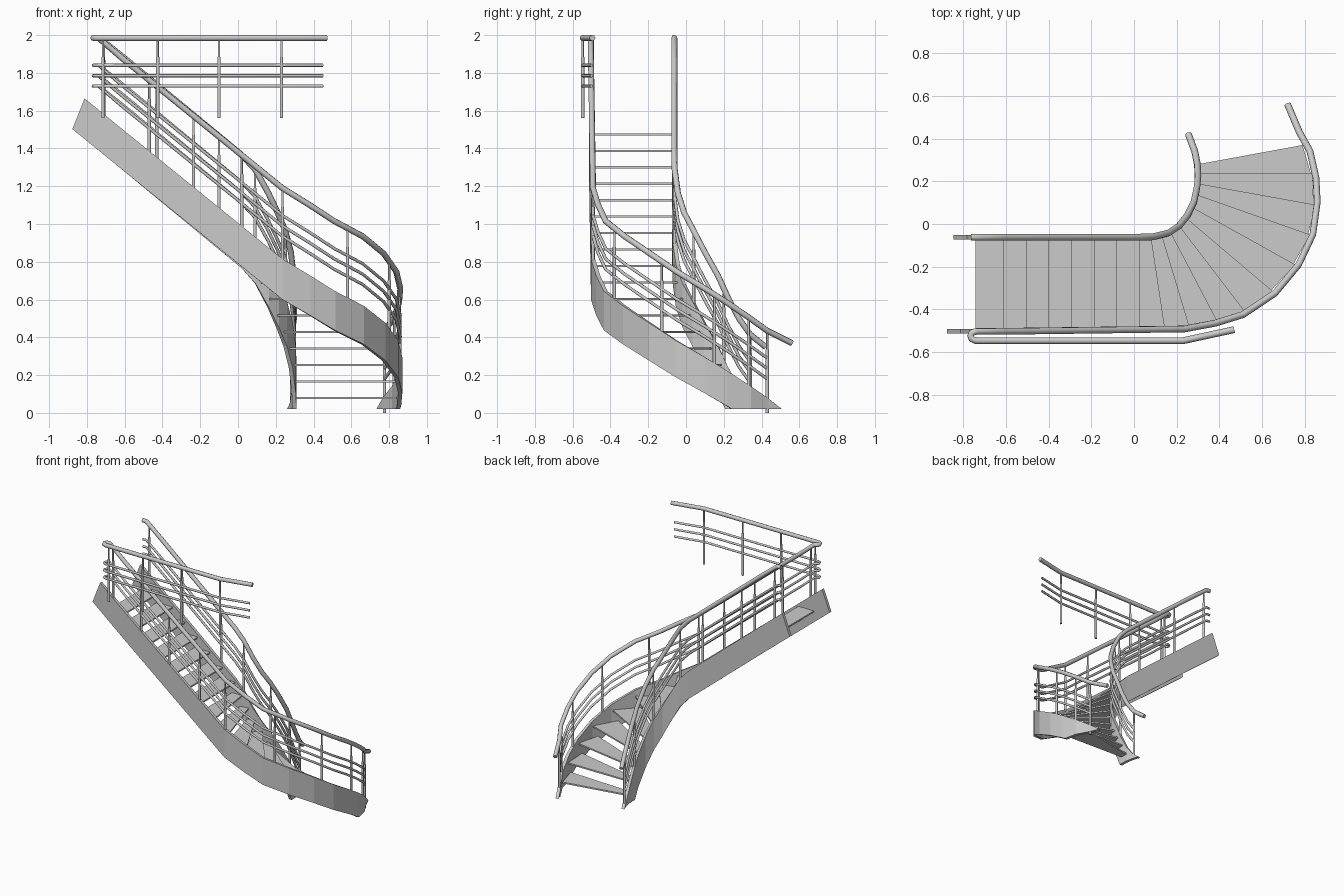
import bpy, bmesh, math
from mathutils import Vector

if "Cube" in bpy.data.objects:
    bpy.data.objects.remove(bpy.data.objects["Cube"])

RISE, RUN = 0.0872, 0.106
# Walking lines of both sides: x, y, tread height (bottom to top)
OUTER = [(.72, .56, -.03), (.775, .43, .035), (.825, .34, .10), (.853, .215, .185), (.859, .10, .258),
         (.838, -.05, .348), (.772, -.19, .443), (.66, -.325, .535), (.51, -.425, .615),
         (.38, -.465, .70), (.235, -.492, .79), (-.61, -.503, 1.475)]
INNER = [(.255, .42, -.06), (.285, .34, .005), (.297, .28, .09), (.30, .22, .205), (.295, .17, .315),
         (.28, .10, .44), (.25, .04, .555), (.21, -.01, .65), (.16, -.043, .755), (.09, -.06, .88),
         (.02, -.062, .955), (-.61, -.062, 1.475)]
RAIL_TOP = 1.985
ROD_DROPS = (.145, .20, .255)


def add_mesh(name, bm):
    bmesh.ops.recalc_face_normals(bm, faces=bm.faces)
    me = bpy.data.meshes.new(name)
    bm.to_mesh(me)
    bm.free()
    ob = bpy.data.objects.new(name, me)
    bpy.context.collection.objects.link(ob)
    return ob


def smooth(ob):
    bpy.ops.object.select_all(action='DESELECT')
    ob.select_set(True)
    bpy.context.view_layer.objects.active = ob
    bpy.ops.object.shade_smooth_by_angle(angle=math.radians(50))


def tube(name, pts, r):
    cu = bpy.data.curves.new(name, 'CURVE')
    cu.dimensions = '3D'
    cu.bevel_depth, cu.bevel_resolution, cu.use_fill_caps = r, 2, True
    sp = cu.splines.new('POLY')
    sp.points.add(len(pts) - 1)
    for p, c in zip(sp.points, pts):
        p.co = (*c, 1)
    ob = bpy.data.objects.new(name, cu)
    bpy.context.collection.objects.link(ob)
    bpy.ops.object.select_all(action='DESELECT')
    ob.select_set(True)
    bpy.context.view_layer.objects.active = ob
    bpy.ops.object.convert(target='MESH')
    smooth(bpy.context.view_layer.objects.active)


def stringer(name, path, top, bottoms, end):
    # Lofted plate following the stair, trimmed at the floor and at the upper end
    x, y, z = path[-1]
    pts = [Vector(p) for p in path] + [Vector((-1.0, y, z + (x + 1.0) * .815))]
    bm = bmesh.new()
    rings = []
    for i, p in enumerate(pts):
        d = pts[min(i + 1, len(pts) - 1)] - pts[max(i - 1, 0)]
        n = Vector((-d.y, d.x, 0)).normalized() * .011
        t = min(1, i / 10)
        low = bottoms[0] * (1 - t) + bottoms[1] * t
        hi = top[0] * (1 - t) + top[1] * t
        rings.append([bm.verts.new(p + s * n + Vector((0, 0, h)))
                      for s, h in ((1, low), (1, hi), (-1, hi), (-1, low))])
    for a, b in zip(rings, rings[1:]):
        for k in range(4):
            bm.faces.new((a[k], a[(k + 1) % 4], b[(k + 1) % 4], b[k]))
    bm.faces.new(rings[0])
    bm.faces.new(rings[-1][::-1])
    for co, no in (((0, 0, .02), (0, 0, -1)), (end, (-.93, 0, .37))):
        bmesh.ops.bisect_plane(bm, geom=bm.verts[:] + bm.edges[:] + bm.faces[:], plane_co=co,
                               plane_no=no, clear_outer=True)
        bmesh.ops.holes_fill(bm, edges=[e for e in bm.edges if e.is_boundary])
    add_mesh(name, bm)


def height_at(path, x, y):
    # Nearest place on the walking line, with its tread height
    best = None
    x0, y0, z0 = path[-1]
    full = path + [(-.74, y0, z0 + .107)]
    for a, b in zip(full, full[1:]):
        a, b = Vector(a), Vector(b)
        d = (b - a).to_2d()
        t = max(0, min(1, (Vector((x, y)) - a.to_2d()).dot(d) / d.length_squared))
        q = a.lerp(b, t)
        dist = (q.to_2d() - Vector((x, y))).length
        if best is None or dist < best[0]:
            best = (dist, q)
    return best[1]


def post(name, x, y, bottom, rail):
    # Thick lower shaft with a thin pin under the handrail
    bm = bmesh.new()
    for r, lo, hi in ((.009, bottom, rail - .10), (.006, rail - .10, rail)):
        geo = bmesh.ops.create_cone(bm, cap_ends=True, segments=10, radius1=r, radius2=r, depth=hi - lo)
        bmesh.ops.translate(bm, verts=geo['verts'], vec=(x, y, (lo + hi) / 2))
    smooth(add_mesh(name, bm))


# Treads: winders first, then the straight flight
out_e = [(.79, .37), (.835, .24), (.85, .09), (.825, -.05), (.755, -.19), (.65, -.315),
         (.52, -.41), (.39, -.455), (.26, -.482), (.145, -.49)]
in_e = [(.30, .28), (.30, .24), (.297, .19), (.287, .14), (.27, .08), (.243, .03),
        (.21, -.005), (.17, -.035), (.13, -.05), (.08, -.06)]
for i in range(10, 19):
    x = -.61 + (16 - i) * RUN
    out_e.append((x, -.495))
    in_e.append((x, -.06))
for i in range(17):
    def back(e):
        return Vector(e[i + 1]).lerp(Vector(e[i + 2]), .25)
    z = .08 + RISE * i
    bm = bmesh.new()
    quad = [Vector(in_e[i]), Vector(out_e[i]), back(out_e), back(in_e)]
    f = bm.faces.new([bm.verts.new((*q, z - .006)) for q in quad])
    ext = bmesh.ops.extrude_face_region(bm, geom=[f])
    bmesh.ops.translate(bm, vec=(0, 0, .011), verts=[v for v in ext['geom'] if isinstance(v, bmesh.types.BMVert)])
    add_mesh(f"tread_{i + 1:02d}", bm)

# Stringers
stringer("outer_stringer", [(.74, .51, -.03)] + OUTER[1:], (.045, .025), (-.13, -.19), (-.81, 0, 1.67))
stringer("inner_stringer", INNER, (.05, .025), (-.22, -.19), (-.78, 0, 1.645))

# Handrails and the three rods below each
turn = [(-.74, -.503), (-.76, -.51), (-.766, -.524), (-.76, -.539), (-.74, -.547), (.23, -.547)]
for side, path, h in (("outer", OUTER, .40), ("inner", INNER, .41)):
    for k, drop in enumerate((0,) + ROD_DROPS):
        pts = [(x, y, z + h - drop) for x, y, z in (path[1:] if k else path)]
        if side == "outer":
            ends = turn + [(.45, -.50) if k else (.47, -.495)]
        else:
            ends = [(-.735, -.062), (-.765, -.062)]
        pts += [(x, y, RAIL_TOP - drop) for x, y in ends]
        tube(f"{side}_rod_{k}" if k else f"{side}_handrail", pts, .0085 if k else .016)

# Posts along the flight; the lowest outer one stands on the floor
posts = {
    "outer": (OUTER, .40, 0, [(.775, .43), (.82, .33), (.855, .15), (.805, -.13), (.58, -.38),
                              (.235, -.49), (.02, -.495), (-.235, -.498), (-.47, -.5), (-.71, -.5)]),
    "inner": (INNER, .41, .02, [(.285, .34), (.298, .20), (.25, .04), (.09, -.06), (-.10, -.062),
                                (-.43, -.062), (-.71, -.062)]),
}
for side, (path, h, foot, places) in posts.items():
    for i, (x, y) in enumerate(places):
        q = height_at(path, x, y)
        post(f"{side}_post_{i + 1}", q.x, q.y, q.z + .01 if i else foot, min(q.z + h, RAIL_TOP))

# Posts of the level landing rail
for i, x in enumerate((-.715, -.425, -.10, .23)):
    post(f"landing_post_{i + 1}", x, -.547, 1.56, RAIL_TOP)
